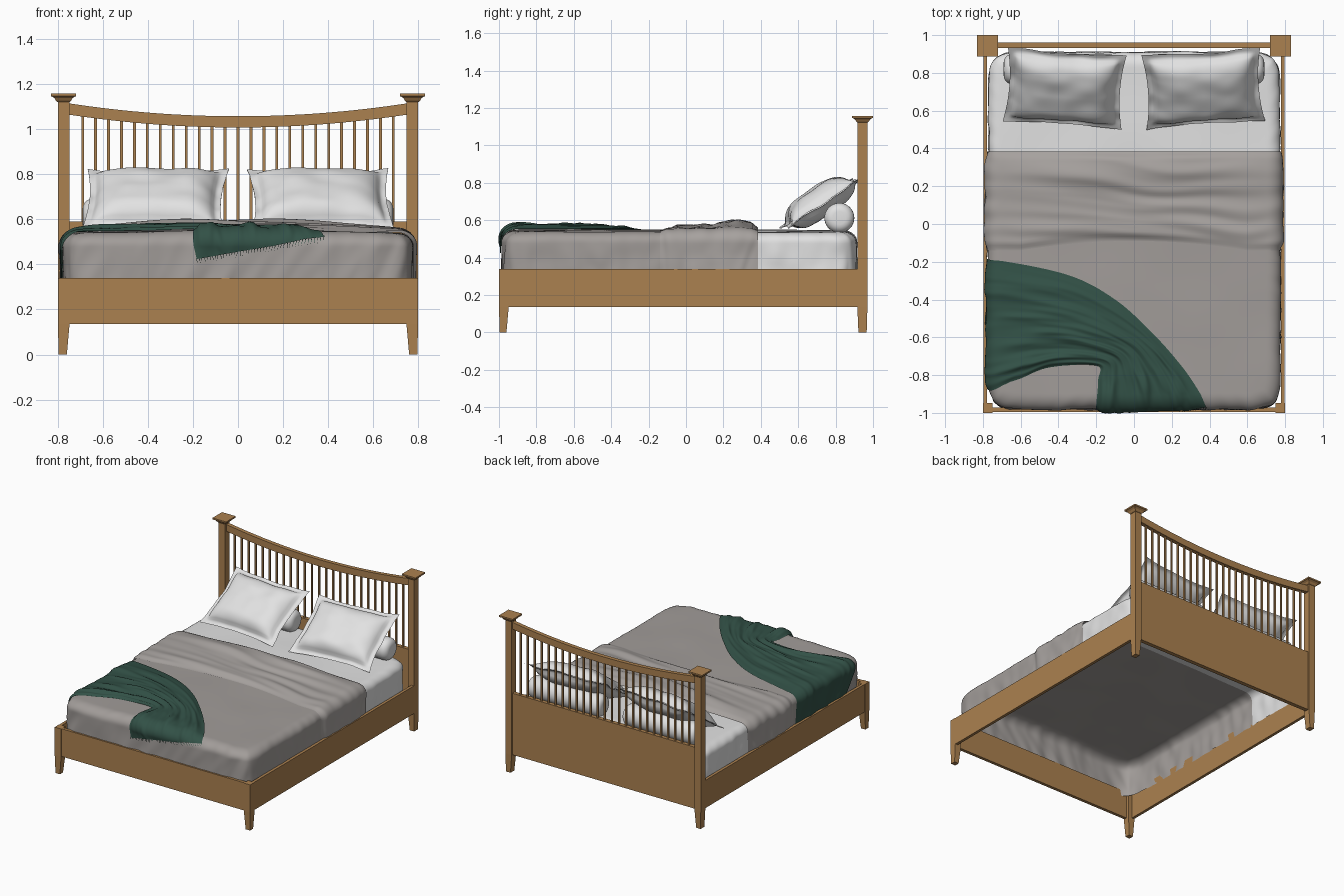
import bpy, bmesh, math
from mathutils import Vector, Matrix, noise

if "Cube" in bpy.data.objects:
    bpy.data.objects.remove(bpy.data.objects["Cube"])

def material(name, rgb):
    m = bpy.data.materials.new(name)
    m.diffuse_color = (*rgb, 1)
    m.use_nodes = True
    m.node_tree.nodes["Principled BSDF"].inputs["Base Color"].default_value = m.diffuse_color
    return m

WOOD = material("oak wood", (.41, .22, .08))
WHITE = material("white linen", (.76, .76, .76))
GREY = material("grey blanket", (.36, .335, .32))
FOLD = material("light grey fold", (.385, .36, .345))
GREEN = material("green throw", (.032, .082, .062))

def finish(bm, name, mat, smooth=False):
    me = bpy.data.meshes.new(name)
    bm.to_mesh(me)
    bm.free()
    me.materials.append(mat)
    for p in me.polygons:
        p.use_smooth = smooth
    ob = bpy.data.objects.new(name, me)
    bpy.context.collection.objects.link(ob)
    return ob

def loft(name, mat, rings):
    """Skin a list of equal-sized point rings and cap both ends."""
    bm = bmesh.new()
    vs = [[bm.verts.new(p) for p in r] for r in rings]
    n = len(rings[0])
    for a, b in zip(vs, vs[1:]):
        for i in range(n):
            bm.faces.new((a[i], a[(i + 1) % n], b[(i + 1) % n], b[i]))
    bm.faces.new(vs[0])
    bm.faces.new(vs[-1])
    bmesh.ops.recalc_face_normals(bm, faces=bm.faces)
    return finish(bm, name, mat)

def rect(x0, x1, y0, y1, z):
    return [(x0, y0, z), (x1, y0, z), (x1, y1, z), (x0, y1, z)]

def box(name, x0, x1, y0, y1, z0, z1):
    return loft(name, WOOD, [rect(x0, x1, y0, y1, z0), rect(x0, x1, y0, y1, z1)])

# ---- wooden frame: tapered legs, posts with flared caps, rails
for s, side in ((-1, "left"), (1, "right")):
    loft(side + "_front_leg", WOOD, [
        rect(s * .796, s * .76, -.996, -.96, 0),
        rect(s * .80, s * .748, -1, -.948, .135),
        rect(s * .80, s * .748, -1, -.948, .34)])
    loft(side + "_head_post", WOOD, [
        rect(s * .796, s * .76, .922, .966, 0),
        rect(s * .80, s * .748, .916, .970, .135),
        rect(s * .80, s * .748, .916, .970, 1.13)])
    loft(side + "_post_cap", WOOD, [
        rect(s * .775 - h, s * .775 + h, .944 - h, .944 + h, z) for h, z in
        ((.028, 1.122), (.034, 1.128), (.04, 1.138), (.05, 1.145), (.056, 1.147), (.056, 1.158))])
    box(side + "_side_rail", s * .777, s * .798, -.95, .918, .135, .34)
box("foot_panel", -.75, .75, -.995, -.972, .135, .34)
box("head_panel", -.75, .75, .932, .962, .135, .59)

def arch(x):
    return 1.008 + .057 * (x / .75) ** 2

loft("curved_top_rail", WOOD, [
    [(x, .932, arch(x)), (x, .962, arch(x)), (x, .962, arch(x) + .05), (x, .932, arch(x) + .05)]
    for x in [-.75 + 1.5 * i / 32 for i in range(33)]])
for i in range(-12, 13):
    x = i * .0575
    box("spindle", x - .006, x + .006, .941, .953, .585, arch(x) + .01)

# ---- bedding surface: flat cloth coordinates wrapped over a rounded mattress
HX, HY, CY = .772, .945, -.035

def ripple(x, y, z=0):
    return noise.noise(Vector((x, y, z)))

def ramp(v):
    v = min(max(v, 0), 1)
    return v * v * (3 - 2 * v)

def surf(x, y, off=0):
    s, t = x / HX, (y - CY) / HY
    m = max(abs(s), abs(t), 1e-6)
    th = min(max((m - .92) / .1, 0), 1) * math.pi / 2
    g = m if m < .92 else .92 + .08 * math.sin(th)
    drop = .05 * (1 - math.cos(th)) + max(m - 1.02, 0) * .85
    dx, dy = s / m, t / m
    n = (dx ** 16 + dy ** 16) ** (1 / 16)
    n = 1 + (n - 1) * min(1, m) ** 6
    out = Vector((dx ** 15, dy ** 15, 0)).normalized()
    p = Vector((HX * dx * g / n, CY + HY * dy * g / n, .533 - drop))
    p.z += math.cos(th) * (.014 * (1 - (dx * g) ** 2) + .005 * ripple(x * 3, y * 3))
    off += math.sin(th) * .010 * ripple(dx * 9 + drop * 6, dy * 11, drop * 5)
    return p + (out * math.sin(th) + Vector((0, 0, math.cos(th)))) * off

def cloth(name, mat, nu, nv, layers, cut=None):
    """Grid sheets from functions of u, v in 0..1; flipped layers face down."""
    bm = bmesh.new()
    for fn, flip in layers:
        v = [[bm.verts.new(fn(i / nu, j / nv)) for j in range(nv + 1)] for i in range(nu + 1)]
        for i in range(nu):
            for j in range(nv):
                f = (v[i][j], v[i + 1][j], v[i + 1][j + 1], v[i][j + 1])
                bm.faces.new(f[::-1] if flip else f)
    if cut:
        for y, inner in zip(cut, (True, False)):
            bmesh.ops.bisect_plane(bm, geom=bm.verts[:] + bm.edges[:] + bm.faces[:], plane_co=(0, y, 0),
                                   plane_no=(0, 1, 0), clear_inner=inner, clear_outer=not inner)
    return finish(bm, name, mat, True)

M = 1.245

def drape(off):
    def fn(u, v):
        x, y = (2 * u - 1) * M * HX, CY + (2 * v - 1) * M * HY
        return surf(x, y, off(x, y))
    return [(fn, False)]

def fold_height(x, y):
    mid = max(0, 1 - (x / .85) ** 2)
    env = ramp((y + .14) / .05) * ramp((.395 - y) / .05)
    bend = y + .06 * math.sin(2.6 * x + .4) + .03 * ripple(x * 2.5, y * 3, 4)
    h = .010 + .012 * mid + .024 * mid * math.exp(-((y - .27) / .09) ** 2)
    h += .011 * mid * ripple(x * 1.8, bend * 17, 2) + .004 * mid * math.sin(bend * 60)
    return .007 + max(h, .004) * env

cloth("bed_sheet", WHITE, 150, 180, drape(lambda x, y: 0), (.34, 1))
cloth("blanket", GREY, 150, 180, drape(lambda x, y: .003), (-1.1, .36))
fold = cloth("folded_blanket_top", FOLD, 150, 180, drape(fold_height), (-.14, .385))
for v in fold.data.vertices:      # gentle bow in the front edge of the fold
    v.co.y += .05 * max(0, 1 - (v.co.x / .6) ** 2) * ramp((.2 - v.co.y) / .34)

# ---- throw: band swept between an outer and an inner edge
OUTER = [(-.92, -.19), (-.74, -.19), (-.35, -.27), (-.10, -.40), (.10, -.58), (.25, -.75), (.34, -.88), (.38, -.96)]
INNER = [(-.92, -.90), (-.77, -.89), (-.62, -.83), (-.45, -.76), (-.20, -.75), (-.19, -.83), (-.20, -.97), (-.20, -1.065)]

def spline(pts, a):
    f = a * (len(pts) - 1)
    i = min(int(f), len(pts) - 2)
    t = f - i
    p = [Vector(pts[min(max(k, 0), len(pts) - 1)]) for k in range(i - 1, i + 3)]
    return .5 * (2 * p[1] + (p[2] - p[0]) * t + (2 * p[0] - 5 * p[1] + 4 * p[2] - p[3]) * t * t
                 + (3 * p[1] - p[0] - 3 * p[2] + p[3]) * t ** 3)

def throw(a, b):
    p = spline(INNER, a).lerp(spline(OUTER, a), b)
    mid = ramp(a / .3) * ramp((1.03 - a) / .25)
    edge = ramp(b / .06) * ramp((1 - b) / .12)
    w = ripple(a * 4, b * 9, 1) + .5 * ripple(a * 7, b * 19, 7)
    return surf(p.x, p.y, .009 + edge * ((.016 + .018 * w) * mid + .005 * abs(w)))

cloth("throw_blanket", GREEN, 130, 70, [(throw, False)])

# fringe along the hanging end of the throw
bm = bmesh.new()
for i in range(45):
    p = spline(INNER, 1).lerp(spline(OUTER, 1), i / 44)
    lean = .012 * ripple(i * .7, 3)
    q = [(p.x - .002, p.y + .004), (p.x + lean, p.y - .026), (p.x + .002, p.y + .004)]
    bm.faces.new([bm.verts.new(surf(*c, .011)) for c in q])
finish(bm, "throw_fringe", GREEN)

# ---- pillows with flanges, each leaning on a bolster
for s, side in ((-1, "left"), (1, "right")):
    mat = (Matrix.Translation((s * .367, .718, .69)) @ Matrix.Rotation(math.radians(4 * s), 4, 'Z')
           @ Matrix.Rotation(math.radians(33.5), 4, 'X'))

    def skin(height, mat=mat, s=s):
        def fn(u, v):
            a, b = 2 * u - 1, 2 * v - 1
            e = max(0, 1 - (a / .9) ** 4) * max(0, 1 - (b / .87) ** 4)
            x = a * (.315 - .022 * (1 - b * b))
            y = b * (.238 - .018 * (1 - a * a))
            z = height * e ** .6 + math.copysign(.002, height)
            z += .010 * ripple(a * 2.2 + s, b * 2.2, 3) * e + .012 * (1 - e) * ripple(a * 2.5, b * 2.5, s * 5)
            return mat @ Vector((x, y, z))
        return fn
    cloth(side + "_pillow", WHITE, 56, 44, [(skin(.085), False), (skin(-.07), True)])

    bpy.ops.mesh.primitive_cylinder_add(vertices=40, radius=.08, depth=.60, location=(s * .39, .82, .612),
                                        rotation=(0, math.pi / 2, 0))
    ob = bpy.context.object
    ob.name = side + "_bolster"
    ob.data.materials.append(WHITE)
    bev = ob.modifiers.new("round ends", 'BEVEL')
    bev.width, bev.segments = .045, 5
    bpy.ops.object.shade_smooth()
